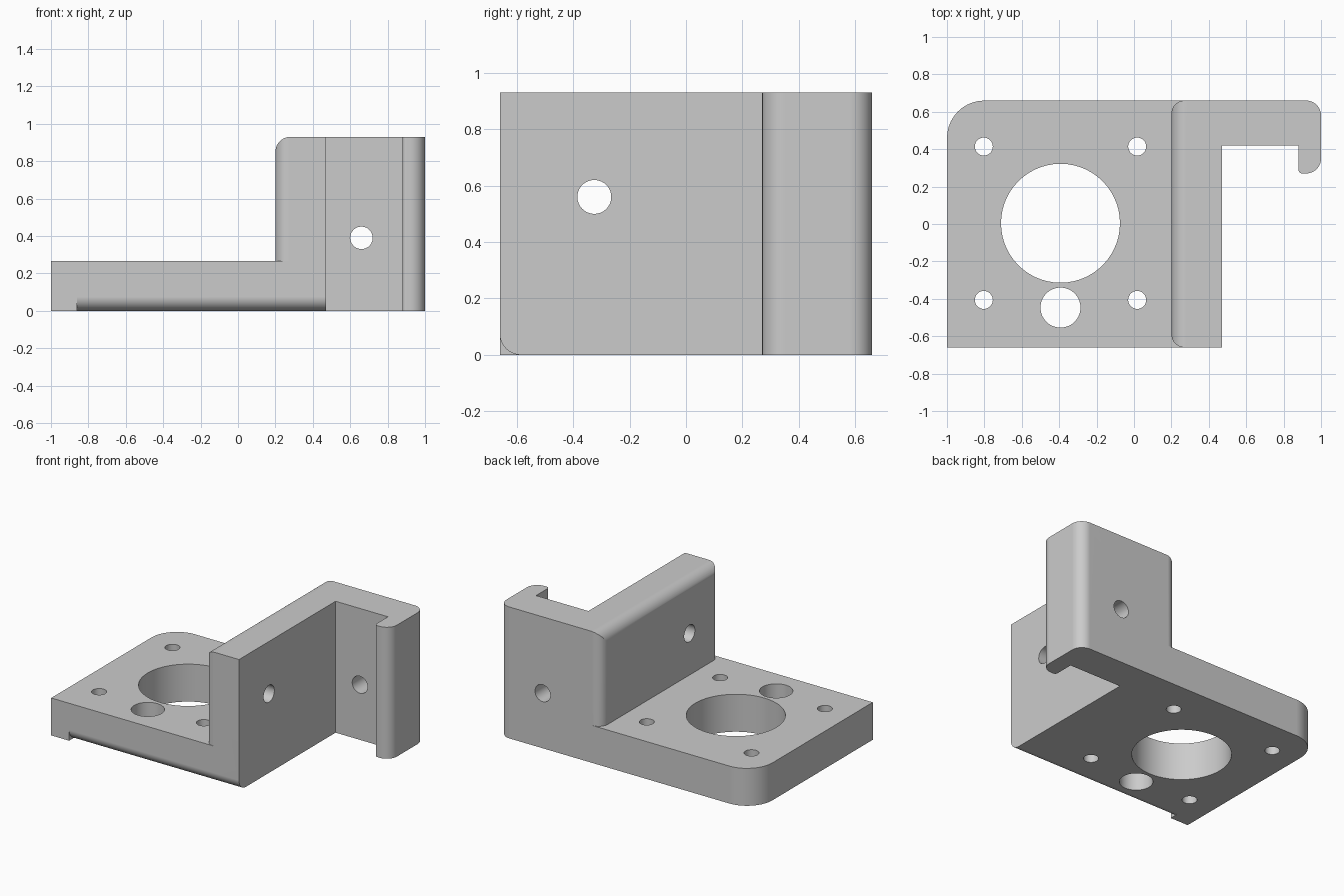
import bpy, bmesh, math
from mathutils import Vector

cube = bpy.data.objects.get("Cube")
if cube:
    bpy.data.objects.remove(cube, do_unlink=True)

gray = bpy.data.materials.new("plain gray")
gray.use_nodes = True
gray.diffuse_color = (0.6, 0.6, 0.6, 1)
gray.node_tree.nodes["Principled BSDF"].inputs["Base Color"].default_value = (0.6, 0.6, 0.6, 1)


def rounded(corners, steps=10):
    """Outline of (u, v, radius) right-angled corners, rounded where radius > 0."""
    out = []
    for i, (u, v, r) in enumerate(corners):
        p = Vector((u, v))
        if not r:
            out.append(p)
            continue
        a = (Vector(corners[i - 1][:2]) - p).normalized() * r
        b = (Vector(corners[(i + 1) % len(corners)][:2]) - p).normalized() * r
        for k in range(steps + 1):
            t = math.pi / 2 * k / steps
            out.append(p + a + b - b * math.sin(t) - a * math.cos(t))
            out[-1] = p + a * (1 - math.sin(t)) + b * (1 - math.cos(t))
    return out


def circle(u, v, r, n=56):
    return [Vector((u + r * math.cos(2 * math.pi * k / n),
                    v + r * math.sin(2 * math.pi * k / n))) for k in range(n)]


def prism(name, outline, axis, lo, hi):
    """Extrude an outline along x (yz outline), y (xz outline) or z (xy outline)."""
    place = {"x": lambda p, d: (d, p[0], p[1]),
             "y": lambda p, d: (p[0], d, p[1]),
             "z": lambda p, d: (p[0], p[1], d)}[axis]
    bm = bmesh.new()
    low = [bm.verts.new(place(p, lo)) for p in outline]
    high = [bm.verts.new(place(p, hi)) for p in outline]
    bm.faces.new(low)
    bm.faces.new(high)
    for i in range(len(low)):
        bm.faces.new((low[i - 1], low[i], high[i], high[i - 1]))
    bmesh.ops.recalc_face_normals(bm, faces=bm.faces)
    mesh = bpy.data.meshes.new(name)
    bm.to_mesh(mesh)
    bm.free()
    mesh.materials.append(gray)
    obj = bpy.data.objects.new(name, mesh)
    bpy.context.collection.objects.link(obj)
    return obj


def combine(target, tool, operation):
    """Apply a boolean and drop the tool object."""
    bpy.context.view_layer.objects.active = target
    mod = target.modifiers.new("combine", "BOOLEAN")
    mod.operation, mod.solver, mod.object = operation, "EXACT", tool
    bpy.ops.object.modifier_apply(modifier=mod.name)
    bpy.data.objects.remove(tool, do_unlink=True)


def edge_cutter(name, u, v, du, dv, r, axis, lo, hi):
    """Cutter that rounds the edge at (u, v); du, dv point into the solid."""
    m = 0.1
    outline = [Vector((u + du * r * (1 - math.cos(t)), v + dv * r * (1 - math.sin(t))))
               for t in (math.pi / 2 * k / 10 for k in range(11))]
    outline += [Vector((u + du * r, v - dv * m)), Vector((u - du * m, v - dv * m)),
                Vector((u - du * m, v + dv * r))]
    # The arc starts beside the solid and ends below or above it
    return prism(name, outline, axis, lo, hi)


# Upright wall with side arm and hooked lip
bracket = prism("mounting_bracket", rounded([
    (0.2, -0.66, 0.07), (0.47, -0.66, 0), (0.47, 0.42, 0), (0.88, 0.42, 0),
    (0.88, 0.27, 0.02), (1, 0.27, 0.08), (1, 0.66, 0.08), (0.2, 0.66, 0.07)]), "z", 0, 0.93)
combine(bracket, edge_cutter("top_edge", 0.2, 0.93, 1, -1, 0.08, "y", -1, 1), "DIFFERENCE")

# Base plate with one large rounded corner
plate = prism("base_plate", rounded([
    (-1, -0.66, 0), (0.4, -0.66, 0), (0.4, 0.66, 0), (-1, 0.66, 0.2)]), "z", 0, 0.265)
combine(bracket, plate, "UNION")

# Rounded lower front edge, stopping short of the right end
combine(bracket, edge_cutter("front_edge", -0.66, 0, 1, 1, 0.075, "x", -0.86, 0.6), "DIFFERENCE")

# Plate holes: main bore, side bore and four screw holes
cx, cy, s = -0.393, 0.004, 0.41
holes = [(cx, cy, 0.318), (cx, -0.447, 0.107)]
holes += [(cx + i * s, cy + j * s, 0.048) for i in (-1, 1) for j in (-1, 1)]
for u, v, r in holes:
    combine(bracket, prism("plate_hole", circle(u, v, r), "z", -0.1, 0.4), "DIFFERENCE")

# Cross holes through the wall and the arm
combine(bracket, prism("wall_hole", circle(-0.325, 0.56, 0.06), "x", 0.1, 0.6), "DIFFERENCE")
combine(bracket, prism("arm_hole", circle(0.66, 0.39, 0.06), "y", 0.35, 0.8), "DIFFERENCE")

# Smooth curved faces, keep flat faces flat
bpy.ops.object.select_all(action="DESELECT")
bracket.select_set(True)
bpy.context.view_layer.objects.active = bracket
bpy.ops.object.shade_smooth_by_angle(angle=math.radians(30))
flat = bracket.modifiers.new("flat_faces", "WEIGHTED_NORMAL")
flat.keep_sharp = True
